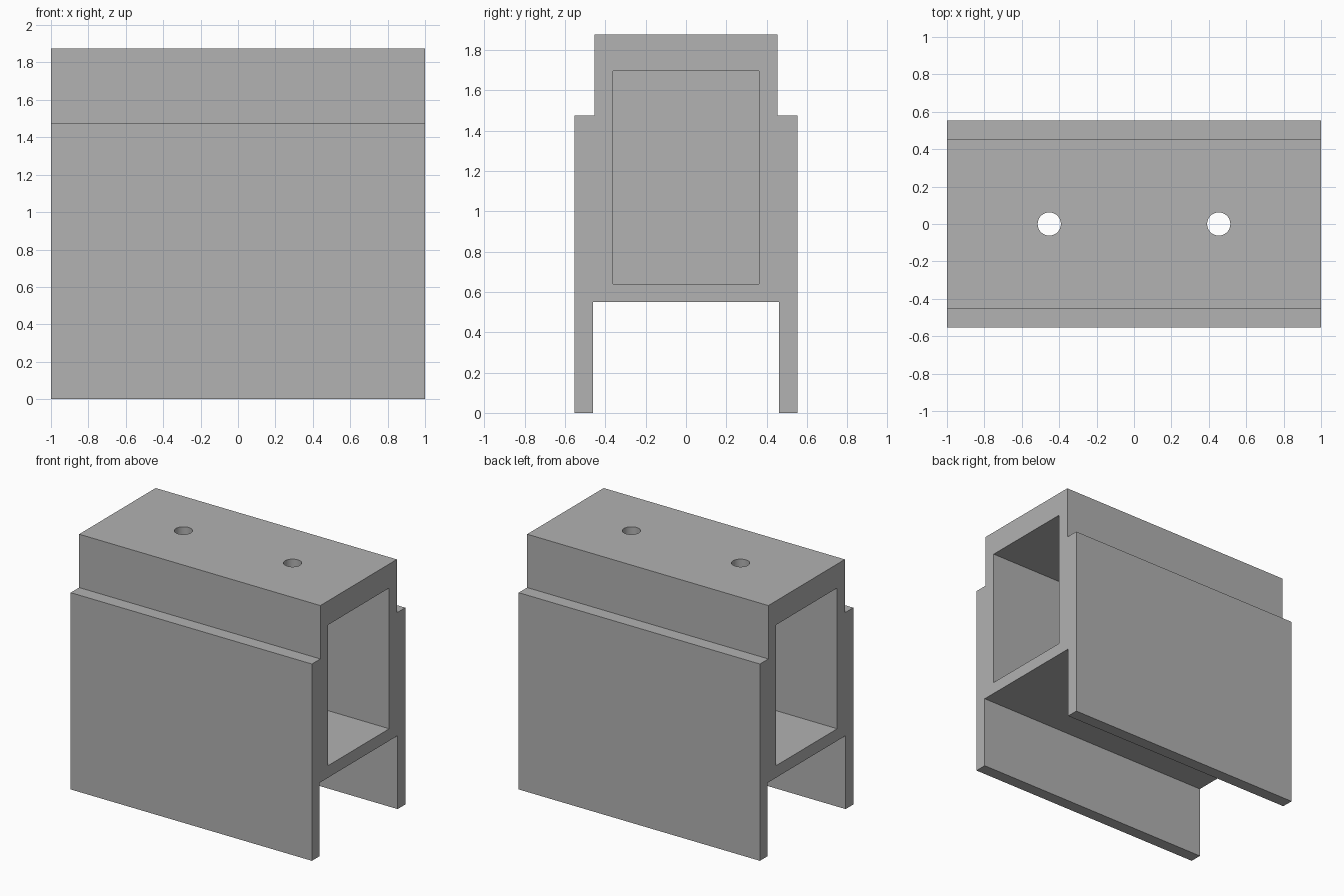
import bpy, bmesh, math

default = bpy.data.objects.get("Cube")
if default:
    bpy.data.objects.remove(default, do_unlink=True)

GREY = (0.445, 0.445, 0.445, 1)
grey = bpy.data.materials.new("plain grey")
grey.use_nodes = True
grey.diffuse_color = GREY
grey.node_tree.nodes["Principled BSDF"].inputs["Base Color"].default_value = GREY


def extrude_profile(name, points, x0, x1):
    """Closed (y, z) outline swept along x."""
    bm = bmesh.new()
    face = bm.faces.new([bm.verts.new((x0, y, z)) for y, z in points])
    swept = bmesh.ops.extrude_face_region(bm, geom=[face])["geom"]
    verts = [g for g in swept if isinstance(g, bmesh.types.BMVert)]
    bmesh.ops.translate(bm, verts=verts, vec=(x1 - x0, 0, 0))
    bmesh.ops.recalc_face_normals(bm, faces=bm.faces)
    mesh = bpy.data.meshes.new(name)
    bm.to_mesh(mesh)
    bm.free()
    mesh.materials.append(grey)
    obj = bpy.data.objects.new(name, mesh)
    bpy.context.collection.objects.link(obj)
    return obj


def cut(target, cutter):
    mod = target.modifiers.new("cut", "BOOLEAN")
    mod.operation = "DIFFERENCE"
    mod.solver = "EXACT"
    mod.object = cutter
    cutter.hide_render = True
    bpy.context.view_layer.objects.active = target
    bpy.ops.object.modifier_apply(modifier=mod.name)
    bpy.data.objects.remove(cutter, do_unlink=True)


# Bracket outline: box top, shoulders and two hanging side plates
TOP, SHOULDER, UNDERSIDE = 1.875, 1.475, 0.55
half = [(0.453, TOP), (0.453, SHOULDER), (0.553, SHOULDER),
        (0.553, 0), (0.462, 0), (0.462, UNDERSIDE)]
outline = half + [(-y, z) for y, z in reversed(half)]
bracket = extrude_profile("box_bracket", outline, -1, 1)

# Rectangular pockets from both ends, leaving a middle partition
pocket = [(-0.363, 0.64), (0.363, 0.64), (0.363, 1.695), (-0.363, 1.695)]
for side in (-1, 1):
    cut(bracket, extrude_profile("pocket_cutter", pocket, side * 0.045, side * 1.2))

# Bolt holes through the top and the floor
for side in (-1, 1):
    bpy.ops.mesh.primitive_cylinder_add(
        vertices=48, radius=0.062, depth=2, location=(side * 0.453, 0, 1.3))
    hole = bpy.context.object
    hole.name = "bolt_hole_cutter"
    hole.data.materials.append(grey)
    cut(bracket, hole)

# Smooth hole walls, crisp edges elsewhere
bpy.ops.object.select_all(action="DESELECT")
bracket.select_set(True)
bpy.context.view_layer.objects.active = bracket
bpy.ops.object.shade_smooth_by_angle(angle=math.radians(30))
